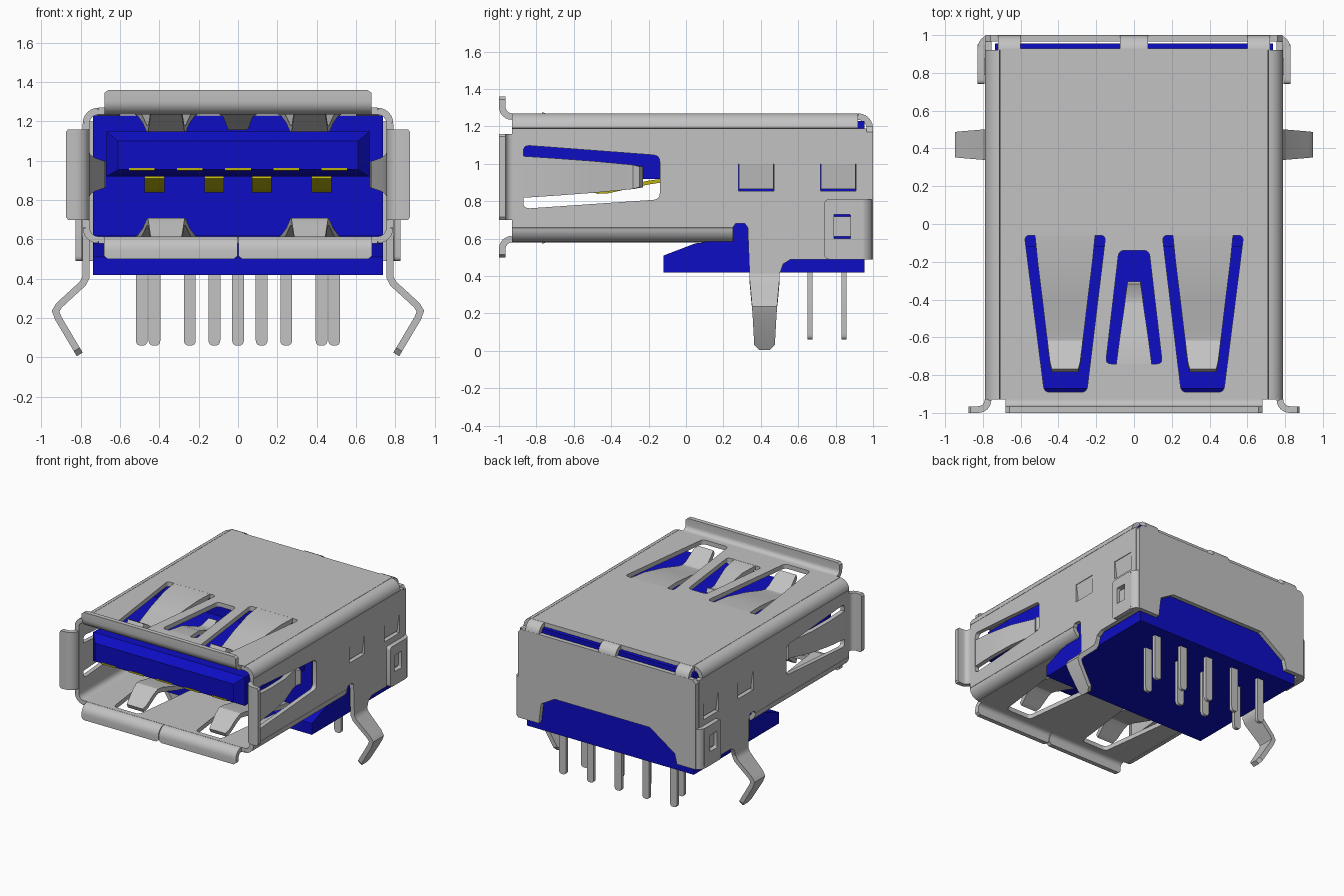
import bpy, math
from mathutils import Matrix, Vector

if "Cube" in bpy.data.objects:
    bpy.data.objects.remove(bpy.data.objects["Cube"], do_unlink=True)

T = 0.035            # sheet metal thickness
HALF = T / 2
MID = 0.925          # height of the shell's centre line
SIDES = ((1, "left"), (-1, "right"))


def material(name, rgb):
    m = bpy.data.materials.new(name)
    m.use_nodes = True
    m.diffuse_color = (*rgb, 1)
    for n in m.node_tree.nodes:
        if n.type == 'BSDF_PRINCIPLED':
            n.inputs["Base Color"].default_value = (*rgb, 1)
    return m


STEEL = material("steel grey", (0.54, 0.54, 0.54))
BLUE = material("blue plastic", (0.004, 0.004, 0.55))
GOLD = material("gold contact", (0.5, 0.45, 0.005))


def finish(temp, mat, matrix=None):
    """Turn a temporary object into a clean mesh object."""
    bpy.context.view_layer.update()
    deps = bpy.context.evaluated_depsgraph_get()
    mesh = bpy.data.meshes.new_from_object(temp.evaluated_get(deps))
    name = temp.name
    bpy.data.objects.remove(temp, do_unlink=True)
    if matrix:
        mesh.transform(matrix)
    mesh.materials.clear()
    mesh.materials.append(mat)
    for p in mesh.polygons:
        p.use_smooth = True
        p.material_index = 0
    mesh.set_sharp_from_angle(angle=math.radians(32))
    ob = bpy.data.objects.new(name, mesh)
    bpy.context.collection.objects.link(ob)
    return ob


def rounded(pts, r):
    """Round every corner of a closed 2D outline."""
    out = []
    for i, p in enumerate(pts):
        p = Vector(p)
        a, b = Vector(pts[i - 1]) - p, Vector(pts[(i + 1) % len(pts)]) - p
        p0 = p + a.normalized() * min(r, a.length * 0.45)
        p1 = p + b.normalized() * min(r, b.length * 0.45)
        for k in range(5):
            t = k / 4
            out.append(p0 * (1 - t) ** 2 + p * 2 * t * (1 - t) + p1 * t * t)
    return out


def rect(u0, u1, v0, v1):
    return [(u0, v0), (u1, v0), (u1, v1), (u0, v1)]


def plate(name, plane, offset, loops, mat=STEEL, half=HALF):
    """Flat sheet in plane xy, yz or xz; loops after the first are holes."""
    cu = bpy.data.curves.new(name, 'CURVE')
    cu.dimensions, cu.fill_mode, cu.extrude = '2D', 'BOTH', half
    for loop in loops:
        s = cu.splines.new('POLY')
        s.points.add(len(loop) - 1)
        for pt, p in zip(s.points, loop):
            pt.co = (p[0], p[1], 0, 1)
        s.use_cyclic_u = True
    ob = bpy.data.objects.new(name, cu)
    bpy.context.collection.objects.link(ob)
    axes = {"xy": ((1, 0, 0), (0, 1, 0), (0, 0, 1)),
            "yz": ((0, 1, 0), (0, 0, 1), (1, 0, 0)),
            "xz": ((1, 0, 0), (0, 0, 1), (0, -1, 0))}[plane]
    rot = Matrix(axes).transposed().to_4x4()
    return finish(ob, mat, rot @ Matrix.Translation((0, 0, offset)))


def ribbon(name, path, widths, axis, mat=STEEL, thick=T):
    """Bent strip along a 3D path, spread along an axis by half widths."""
    if isinstance(widths, (int, float)):
        widths = [widths] * len(path)
    axis = Vector(axis)
    verts = []
    for p, w in zip(path, widths):
        verts += [Vector(p) - axis * w, Vector(p) + axis * w]
    faces = [(2 * i, 2 * i + 1, 2 * i + 3, 2 * i + 2) for i in range(len(path) - 1)]
    me = bpy.data.meshes.new(name)
    me.from_pydata(verts, [], faces)
    ob = bpy.data.objects.new(name, me)
    bpy.context.collection.objects.link(ob)
    mod = ob.modifiers.new("thickness", 'SOLIDIFY')
    mod.thickness, mod.offset, mod.use_even_offset = thick, 0, True
    return finish(ob, mat)


def arc(cu, cv, r, a0, a1, n=7):
    angles = [math.radians(a0 + (a1 - a0) * i / (n - 1)) for i in range(n)]
    return [(cu + r * math.cos(a), cv + r * math.sin(a)) for a in angles]


X, Y, Z = (1, 0, 0), (0, 1, 0), (0, 0, 1)

# Plastic housing with its sloped foot, and the tongue with a bevelled front
plate("housing", "yz", 0, [[(-0.12, 0.42), (0.955, 0.42), (0.955, 1.23), (-0.12, 1.23),
      (-0.12, 0.62), (0.1, 0.62), (0.1, 0.58), (0.05, 0.575), (-0.12, 0.51)]], BLUE, 0.737)
verts = []
for y, hx, z0, z1 in ((-0.1, 0.67, 0.92, 1.15), (-0.87, 0.67, 0.92, 1.15), (-0.93, 0.61, 0.955, 1.1)):
    verts += [(-hx, y, z0), (hx, y, z0), (hx, y, z1), (-hx, y, z1)]
faces = [(0, 1, 2, 3), (11, 10, 9, 8)]
for b in (0, 4):
    faces += [(b + i, b + 4 + i, b + 4 + (i + 1) % 4, b + (i + 1) % 4) for i in range(4)]
me = bpy.data.meshes.new("tongue")
me.from_pydata(verts, [], faces)
tongue = bpy.data.objects.new("tongue", me)
bpy.context.collection.objects.link(tongue)
finish(tongue, BLUE)

# Top and bottom sheets with spring openings
spring_holes = [rounded([(s * 0.58, -0.06), (s * 0.475, -0.89), (s * 0.25, -0.89), (s * 0.15, -0.06)], 0.03)
                for s, _ in SIDES]
centre_hole = rounded([(0.08, -0.14), (0.15, -0.74), (-0.15, -0.74), (-0.08, -0.14)], 0.03)
plate("shell_top", "xy", 1.27 - HALF, [rect(-0.71, 0.71, -0.93, 0.93)] + spring_holes + [centre_hole])
plate("shell_bottom", "xy", 0.58 + HALF, [rect(-0.71, 0.71, -0.93, 0.25)] + spring_holes)
ribbon("centre_spring", [(0, -0.75, 1.252), (0, -0.6, 1.24), (0, -0.43, 1.175), (0, -0.38, 1.175),
       (0, -0.31, 1.205)], [0.095, 0.075, 0.05, 0.045, 0.035], X)

spring_path = [(-0.05, 1.2525), (-0.2, 1.245), (-0.4, 1.21), (-0.57, 1.165), (-0.62, 1.16),
               (-0.66, 1.18), (-0.74, 1.245), (-0.775, 1.262)]
spring_widths = [0.16, 0.145, 0.12, 0.1, 0.094, 0.09, 0.08, 0.07]

# Side sheet outline: foot of the wall, notch and the top of the leg
wall = [(-0.93, 0.66), (0.25, 0.66), (0.265, 0.68), (0.315, 0.68), (0.33, 0.66), (0.34, 0.41),
        (0.5, 0.41), (0.52, 0.465), (0.56, 0.49), (0.965, 0.49), (0.965, 1.19), (-0.93, 1.19)]
side_hole = rounded([(-0.87, 1.1), (-0.14, 1.045), (-0.14, 0.81), (-0.87, 0.76)], 0.035)
leg_path = [(0.7725, 0.43), (0.7725, 0.41), (0.79, 0.375), (0.91, 0.265), (0.928, 0.235),
            (0.915, 0.2), (0.82, 0.04), (0.805, 0.015)]
leg_widths = [0.08, 0.08, 0.08, 0.07, 0.067, 0.064, 0.055, 0.03]

for s, side in SIDES:
    # Side wall, its spring and its pressed latches
    plate(side + "_wall", "yz", s * (0.79 - HALF),
          [wall, side_hole, rect(0.28, 0.47, 0.855, 1.0), rect(0.72, 0.91, 0.855, 1.0),
           rect(0.79, 0.88, 0.595, 0.735)])
    for label, y in (("middle", 0.375), ("rear", 0.815)):
        ribbon(f"{side}_{label}_latch", [(s * 0.772, y, 1.0), (s * 0.755, y, 0.868)], 0.092, Y, thick=0.03)
    ribbon(side + "_side_spring",
           [(s * x, y, 0.93) for y, x in ((-0.88, 0.7725), (-0.7, 0.768), (-0.5, 0.745), (-0.32, 0.695),
                                          (-0.28, 0.69), (-0.24, 0.715))],
           [0.112, 0.1, 0.085, 0.068, 0.064, 0.055], Z)
    # Rounded shell edges
    for label, z, y0, y1, a in (("top", 1.19, -0.93, 0.92, 90), ("bottom", 0.66, -0.93, 0.25, -90)):
        ribbon(f"{side}_{label}_edge", [(s * u, (y0 + y1) / 2, v) for u, v in arc(0.71, z, 0.08 - HALF, 0, a)],
               (y1 - y0) / 2, Y)
    # Bent springs of the top and bottom sheets
    ribbon(side + "_top_spring", [(s * 0.365, y, z) for y, z in spring_path], spring_widths, X)
    ribbon(side + "_bottom_spring", [(s * 0.365, y, 2 * MID - z) for y, z in spring_path], spring_widths, X)
    # Mounting leg
    ribbon(side + "_leg", [(s * x, 0.42, z) for x, z in leg_path], leg_widths, Y)
    # Flared side lip and half of the bottom lip
    lip = arc(0.825, -0.93, 0.0525, 180, 270) + [(0.865, -0.9825), (0.876, -0.9825)]
    ribbon(side + "_lip", [(s * u, v, 0.93) for u, v in lip], [0.23] * 8 + [0.215], Z)
    low = arc(-0.93, 0.545, 0.0525, 90, 180) + [(-0.9825, 0.515), (-0.9825, 0.5)]
    ribbon(side + "_bottom_lip", [(s * 0.342, u, v) for u, v in low], [0.339] * 8 + [0.32], X)
    # Rear tab wrapping round the wall, with a window and latch
    plate(side + "_rear_tab", "yz", s * 0.81,
          [rounded(rect(0.74, 0.95, 0.49, 0.81), 0.025), rounded(rect(0.79, 0.88, 0.6, 0.73), 0.008)])
    ribbon(side + "_rear_tab_bend", [(s * u, v, 0.65) for u, v in
           [(0.81, 0.92)] + arc(0.76, 0.9325, 0.05, 0, 90)], 0.16, Z)
    plate(side + "_tab_latch", "yz", s * 0.785, [rect(0.79, 0.88, 0.612, 0.718)], half=0.015)
    # Outer bend joining top sheet and back plate
    ribbon(side + "_rear_bend", [(s * 0.66, u, v) for u, v in arc(0.92, 1.19, 0.08 - HALF, 90, 0)], 0.06, X)

# Top lip, back plate and the central rear bend
lip = arc(-0.93, 1.305, 0.0525, 270, 180) + [(-0.9825, 1.345), (-0.9825, 1.36)]
ribbon("top_lip", [(0, u, v) for u, v in lip], [0.68] * 8 + [0.66], X)
plate("back_plate", "xz", -(1 - HALF), [[(-0.76, 1.2), (-0.785, 1.17), (-0.785, 0.49), (-0.62, 0.49),
      (-0.6, 0.57), (-0.38, 0.72), (0.46, 0.72), (0.58, 0.65), (0.6, 0.49), (0.785, 0.49),
      (0.785, 1.17), (0.76, 1.2)]])
ribbon("centre_rear_bend", [(0, u, v) for u, v in arc(0.92, 1.19, 0.08 - HALF, 90, 0)], 0.075, X)

# Gold contacts: four sprung ones under the tongue, five flat ones at its front edge
spring_x = (-0.425, -0.12, 0.12, 0.425)
flat_x = (-0.49, -0.245, 0, 0.245, 0.49)
for i, x in enumerate(spring_x):
    ribbon(f"spring_contact_{i + 1}", [(x, y, z) for y, z in ((-0.1, 0.915), (-0.2, 0.9), (-0.42, 0.852),
           (-0.47, 0.85), (-0.52, 0.866), (-0.62, 0.92))], 0.05, X, GOLD, 0.02)
for i, x in enumerate(flat_x):
    plate(f"flat_contact_{i + 1}", "xy", 0.957, [rect(x - 0.065, x + 0.065, -0.934, -0.8)], GOLD, 0.006)

# Solder pins in two rows
for row, xs, y in (("front", spring_x, 0.662), ("rear", flat_x, 0.845)):
    for i, x in enumerate(xs):
        plate(f"{row}_pin_{i + 1}", "xz", -y, [rounded(rect(x - 0.03, x + 0.03, 0.06, 0.46), 0.028)],
              half=0.0135)
